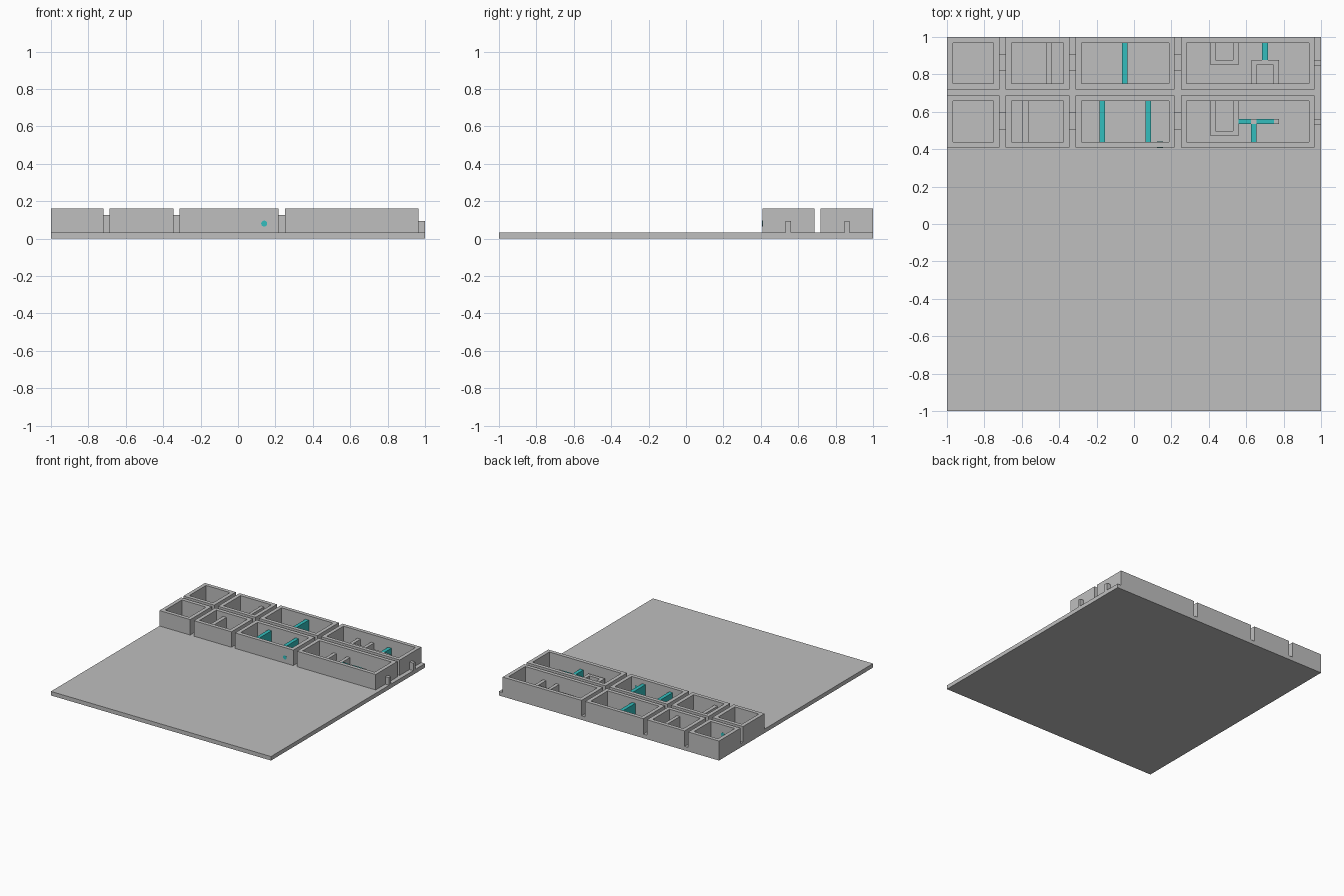
import bpy, bmesh, math

cube = bpy.data.objects.get("Cube")
if cube:
    bpy.data.objects.remove(cube, do_unlink=True)


def make_material(name, rgb):
    m = bpy.data.materials.new(name)
    m.use_nodes = True
    m.diffuse_color = (*rgb, 1)
    bsdf = next(n for n in m.node_tree.nodes if n.type == 'BSDF_PRINCIPLED')
    bsdf.inputs["Base Color"].default_value = (*rgb, 1)
    return m


GREY = make_material("concrete grey", (0.52, 0.52, 0.52))
TEAL = make_material("teal", (0.033, 0.51, 0.51))

FLOOR, RIM, MID, LOW = 0.033, 0.16, 0.125, 0.095   # height levels
T = 0.031                                          # wall thickness


def finish(bm, name, mat):
    bmesh.ops.recalc_face_normals(bm, faces=bm.faces)
    me = bpy.data.meshes.new(name)
    bm.to_mesh(me)
    bm.free()
    me.materials.append(mat)
    ob = bpy.data.objects.new(name, me)
    bpy.context.collection.objects.link(ob)
    return ob


def prism(name, outline, z0, z1, mat):
    """Extrude a flat outline upwards."""
    bm = bmesh.new()
    face = bm.faces.new([bm.verts.new((x, y, z0)) for x, y in outline])
    ext = bmesh.ops.extrude_face_region(bm, geom=[face])
    for v in ext["geom"]:
        if isinstance(v, bmesh.types.BMVert):
            v.co.z = z1
    return finish(bm, name, mat)


def box(name, x0, x1, y0, y1, z0, z1, mat=GREY):
    return prism(name, [(x0, y0), (x1, y0), (x1, y1), (x0, y1)], z0, z1, mat)


def tank(name, x0, x1, y0, y1):
    """Open rectangular basin: a ring of four walls standing on the slab."""
    bm = bmesh.new()

    def loop(i, z):
        pts = [(x0 + i, y0 + i), (x1 - i, y0 + i), (x1 - i, y1 - i), (x0 + i, y1 - i)]
        return [bm.verts.new((x, y, z)) for x, y in pts]

    rings = [loop(0, FLOOR), loop(0, RIM), loop(T, RIM), loop(T, FLOOR)]
    for r in range(4):
        a, b = rings[r], rings[(r + 1) % 4]
        for k in range(4):
            n = (k + 1) % 4
            bm.faces.new((a[k], a[n], b[n], b[k]))
    return finish(bm, name, GREY)


def u_wall(name, x0, x1, y_open, y_closed, top):
    """U-shaped partition, open towards y_open."""
    t = T * 0.9
    yi = y_closed + (t if y_open > y_closed else -t)
    pts = [(x0, y_open), (x0, y_closed), (x1, y_closed), (x1, y_open),
           (x1 - t, y_open), (x1 - t, yi), (x0 + t, yi), (x0 + t, y_open)]
    return prism(name, pts, FLOOR, top, GREY)


def wall_port(name, x, y0, y1, z=0.08):
    """Round pipe port running through a wall along y."""
    bpy.ops.mesh.primitive_cylinder_add(vertices=24, radius=0.016, depth=y1 - y0,
                                        location=(x, (y0 + y1) / 2, z),
                                        rotation=(math.pi / 2, 0, 0))
    ob = bpy.context.object
    ob.name = name
    ob.data.materials.append(TEAL)
    bpy.ops.object.shade_smooth_by_angle()


# Ground slab
box("base_slab", -1, 1, -1, 1, 0, FLOOR)

# Two rows of four tanks, joined by channels, each row with an outlet
TANKS = [(-1, -0.72), (-0.687, -0.345), (-0.313, 0.217), (0.25, 0.966)]
ROWS = {"front": (0.408, 0.688, 0.533), "back": (0.72, 1.0, 0.847)}
for row, (y0, y1, y_out) in ROWS.items():
    for i, (x0, x1) in enumerate(TANKS):
        tank(f"{row}_tank_{i + 1}", x0, x1, y0, y1)
    yc = (y0 + y1) / 2 + 0.003
    for i in range(3):
        box(f"{row}_channel_{i + 1}", TANKS[i][1], TANKS[i + 1][0],
            yc - 0.046, yc + 0.046, FLOOR, MID)
    box(f"{row}_outlet", TANKS[3][1], 1, y_out, y_out + 0.028, FLOOR, LOW)

# Dividers in the second tanks
FY0, FY1 = 0.408 + T, 0.688 - T
BY0, BY1 = 0.72 + T, 1.0 - T
box("front_divider", -0.595, -0.565, FY0, FY1, FLOOR, MID)
box("back_divider", -0.47, -0.442, BY0, BY1, FLOOR, MID)

# Teal gates across the third tanks
for i, (x, y0, y1) in enumerate([(-0.17, FY0, FY1), (0.077, FY0, FY1), (-0.05, BY0, BY1)]):
    box(f"gate_{i + 1}", x - 0.015, x + 0.015, y0, y1, FLOOR, MID, TEAL)

# Partitions in the back right tank
u_wall("back_inlet_chamber", 0.408, 0.558, BY1, 0.85, LOW)
u_wall("back_outlet_chamber", 0.627, 0.774, BY0, 0.878, LOW)
box("back_sluice", 0.685, 0.716, 0.878, BY1, FLOOR, LOW, TEAL)

# Partitions in the front right tank: posts with teal sluices between them
u_wall("front_inlet_chamber", 0.408, 0.558, FY1, 0.47, LOW)
SY0, SY1 = 0.534, 0.562
box("sluice_post_middle", 0.626, 0.656, SY0, SY1, FLOOR, LOW)
box("sluice_post_end", 0.748, 0.776, SY0, SY1, FLOOR, LOW)
box("front_sluice_inner", 0.558, 0.626, SY0, SY1, FLOOR, LOW, TEAL)
box("front_sluice_outer", 0.656, 0.748, SY0, SY1, FLOOR, LOW, TEAL)
box("front_sluice_side", 0.626, 0.656, FY0, SY0, FLOOR, LOW, TEAL)

# Round ports through the walls
wall_port("front_wall_port", 0.14, 0.407, FY0 + 0.001)
wall_port("inner_wall_port", -0.86, 0.719, BY0 + 0.001)
